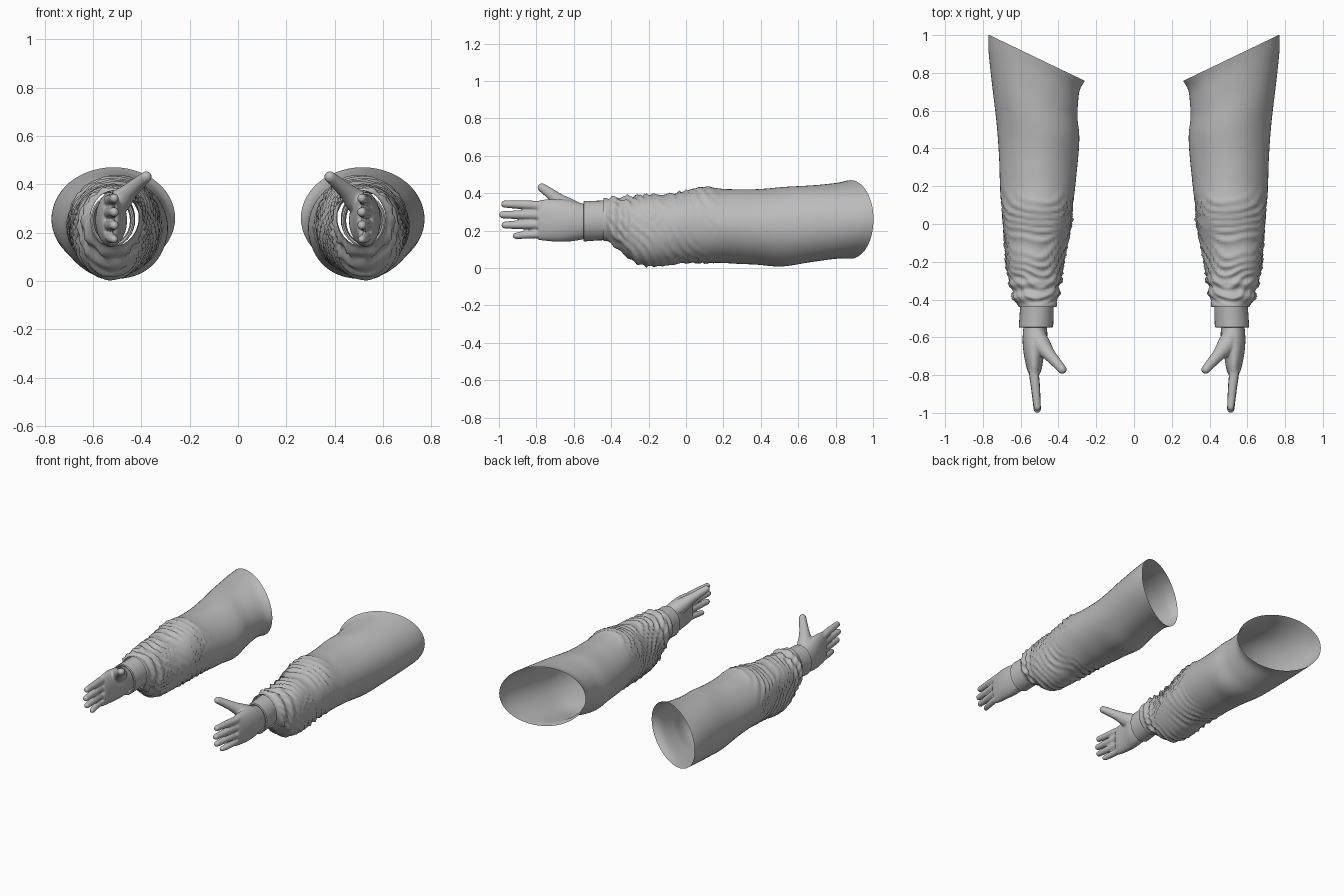
import bpy, bmesh, math
from mathutils import Vector, noise

cube = bpy.data.objects.get("Cube")
if cube:
    bpy.data.objects.remove(cube, do_unlink=True)

grey = bpy.data.materials.new("plain grey")
grey.use_nodes = True
colour = (0.5, 0.5, 0.5, 1)
grey.diffuse_color = colour
grey.node_tree.nodes["Principled BSDF"].inputs["Base Color"].default_value = colour


def smooth(a, b, t):
    t = min(max((t - a) / (b - a), 0), 1)
    return t * t * (3 - 2 * t)


def spline(rows, steps):
    """Catmull-Rom interpolation through rows of numbers."""
    out = []
    last = len(rows) - 1
    for i in range(last):
        p, q, r, s = (rows[max(i - 1, 0)], rows[i], rows[i + 1], rows[min(i + 2, last)])
        for k in range(steps):
            t = k / steps
            out.append([b + 0.5 * t * (c - a + t * (2*a - 5*b + 4*c - d + t * (3*b - 3*c + d - a)))
                        for a, b, c, d in zip(p, q, r, s)])
    return out + [list(rows[-1])]


def skin_rings(bm, rings, caps=False):
    """Bridge successive rings of points with quads."""
    loops = [[bm.verts.new(p) for p in ring] for ring in rings]
    n = len(loops[0])
    for a, b in zip(loops, loops[1:]):
        for i in range(n):
            j = (i + 1) % n
            bm.faces.new((a[i], a[j], b[j], b[i]))
    if caps:
        bm.faces.new(loops[0][::-1])
        bm.faces.new(loops[-1])


def oval_ring(row, sides):
    """Oval across y, given as (y, x low, x high, z low, z high)."""
    y, xa, xb, za, zb = row
    ring = []
    for i in range(sides):
        a = math.tau * i / sides
        ring.append(Vector(((xa + xb) / 2 + (xb - xa) / 2 * math.cos(a), y,
                            (za + zb) / 2 + (zb - za) / 2 * math.sin(a))))
    return ring


def tube(bm, path, sides=14):
    """Round-ended tube through rows of (x, y, z, radius)."""
    rows = spline(path, 4)
    pts = [Vector(r[:3]) for r in rows]
    rings = []
    for i, (p, r) in enumerate(zip(pts, rows)):
        d = (pts[min(i + 1, len(pts) - 1)] - pts[max(i - 1, 0)]).normalized()
        u = d.cross(Vector((1, 0, 0))).normalized()
        v = d.cross(u)
        rings.append([p + (u * math.cos(math.tau * k / sides) + v * math.sin(math.tau * k / sides)) * r[3]
                      for k in range(sides)])
    # Dome over the tip
    centre, d, ring = pts[-1], (pts[-1] - pts[-2]).normalized(), rings[-1]
    for f in (0.3, 0.6, 0.85, 0.97):
        rings.append([centre + (p - centre) * math.sqrt(1 - f * f) + d * rows[-1][3] * f for p in ring])
    skin_rings(bm, rings, caps=True)


def finish(bm, name, side, closed=False):
    bmesh.ops.scale(bm, vec=(side, 1, 1), verts=bm.verts)
    if closed:
        bmesh.ops.recalc_face_normals(bm, faces=bm.faces)
    elif side < 0:
        bmesh.ops.reverse_faces(bm, faces=bm.faces)
    mesh = bpy.data.meshes.new(name)
    bm.to_mesh(mesh)
    bm.free()
    mesh.materials.append(grey)
    for poly in mesh.polygons:
        poly.use_smooth = True
    obj = bpy.data.objects.new(name, mesh)
    bpy.context.collection.objects.link(obj)
    return obj


SLEEVE = [(0.88, 0.26, 0.77, 0.05, 0.47), (0.8, 0.29, 0.77, 0.05, 0.455),
          (0.65, 0.295, 0.75, 0.03, 0.44), (0.5, 0.29, 0.725, 0.005, 0.43),
          (0.35, 0.3, 0.71, 0.02, 0.42), (0.2, 0.31, 0.705, 0.03, 0.42),
          (0.1, 0.32, 0.7, 0.025, 0.435), (0, 0.325, 0.695, 0.025, 0.42),
          (-0.1, 0.345, 0.69, 0.015, 0.4), (-0.2, 0.365, 0.685, 0.01, 0.395),
          (-0.28, 0.38, 0.67, 0.03, 0.385), (-0.35, 0.395, 0.65, 0.09, 0.38),
          (-0.41, 0.405, 0.635, 0.13, 0.378), (-0.44, 0.42, 0.61, 0.15, 0.365)]
CUFF = [(-0.40, 0.425, 0.6, 0.15, 0.365), (-0.47, 0.425, 0.605, 0.148, 0.36),
        (-0.545, 0.428, 0.61, 0.142, 0.358), (-0.549, 0.435, 0.604, 0.148, 0.352),
        (-0.545, 0.442, 0.597, 0.155, 0.345), (-0.46, 0.447, 0.59, 0.16, 0.34)]
PALM = [(-0.45, 0.465, 0.575, 0.17, 0.335), (-0.54, 0.46, 0.585, 0.155, 0.342),
        (-0.61, 0.46, 0.59, 0.143, 0.36), (-0.68, 0.475, 0.585, 0.14, 0.368),
        (-0.75, 0.485, 0.572, 0.145, 0.367), (-0.79, 0.495, 0.56, 0.15, 0.36)]
# Height of each finger at knuckle and tip, tip depth and radius
FINGERS = [(0.333, 0.342, -0.97, 0.024), (0.284, 0.285, -0.98, 0.025),
           (0.233, 0.23, -0.968, 0.024), (0.182, 0.172, -0.91, 0.021)]
THUMB = [(0.525, -0.57, 0.3, 0.045), (0.49, -0.64, 0.33, 0.05),
         (0.45, -0.69, 0.37, 0.035), (0.41, -0.735, 0.405, 0.028),
         (0.38, -0.77, 0.43, 0.024)]


def folded(p, row):
    """Push a sleeve point in or out to make slanting cloth folds near the elbow."""
    y, xa, xb, za, zb = row
    centre = Vector(((xa + xb) / 2, y, (za + zb) / 2))
    out = (p - centre).normalized()
    slant = y + 0.9 * (p.z - 0.22) + 0.07 * noise.noise(p * 5)
    amount = smooth(0.24, 0.02, y) * smooth(-0.44, -0.38, y)
    wave = math.sin(slant * 58 + 2 * noise.noise(p * 7))
    crease = 1 - 2 * abs(wave) ** 0.7
    strength = 0.5 + 0.8 * noise.noise(p * 6 + Vector((4, 1, 2)))
    d = amount * 0.013 * crease * strength
    # Long soft dents on the upper arm
    d += 0.008 * smooth(0.85, 0.6, y) * noise.noise(Vector((p.x * 5, y * 4, p.z * 5)))
    # Cloth gathered into rolls above the cuff
    d += 0.007 * smooth(-0.24, -0.33, y) * math.sin(y * 90 + p.x * 8)
    q = p + out * d
    # Slanted shoulder opening
    q.y += 0.48 * (p.x - 0.515) * smooth(0.3, 0.88, y)
    q.z = max(q.z, 0)
    return q


def build_arm(side, label):
    bm = bmesh.new()
    skin_rings(bm, [[folded(p, row) for p in oval_ring(row, 56)] for row in spline(SLEEVE, 8)])
    finish(bm, label + "_sleeve", side)

    bm = bmesh.new()
    skin_rings(bm, [oval_ring(row, 32) for row in CUFF])
    cuff = finish(bm, label + "_cuff", side)
    cuff.data.set_sharp_from_angle(angle=math.radians(40))

    # Hand: palm, four fingers and thumb fused into one skin
    bm = bmesh.new()
    skin_rings(bm, [oval_ring(row, 28) for row in spline(PALM, 4)], caps=True)
    for knuckle, tip, end, radius in FINGERS:
        tube(bm, [(0.53, -0.7, knuckle, radius), (0.53, -0.78, knuckle, radius * 1.08),
                  (0.522, -0.86, (knuckle + tip) / 2, radius), (0.512, end, tip, radius * 0.8)])
    tube(bm, THUMB)
    hand = finish(bm, label + "_hand", side, closed=True)
    fuse = hand.modifiers.new("fuse", "REMESH")
    fuse.mode = "VOXEL"
    fuse.voxel_size = 0.006
    fuse.use_smooth_shade = True
    relax = hand.modifiers.new("relax", "SMOOTH")
    relax.factor = 0.5
    relax.iterations = 4


build_arm(1, "left")
build_arm(-1, "right")
